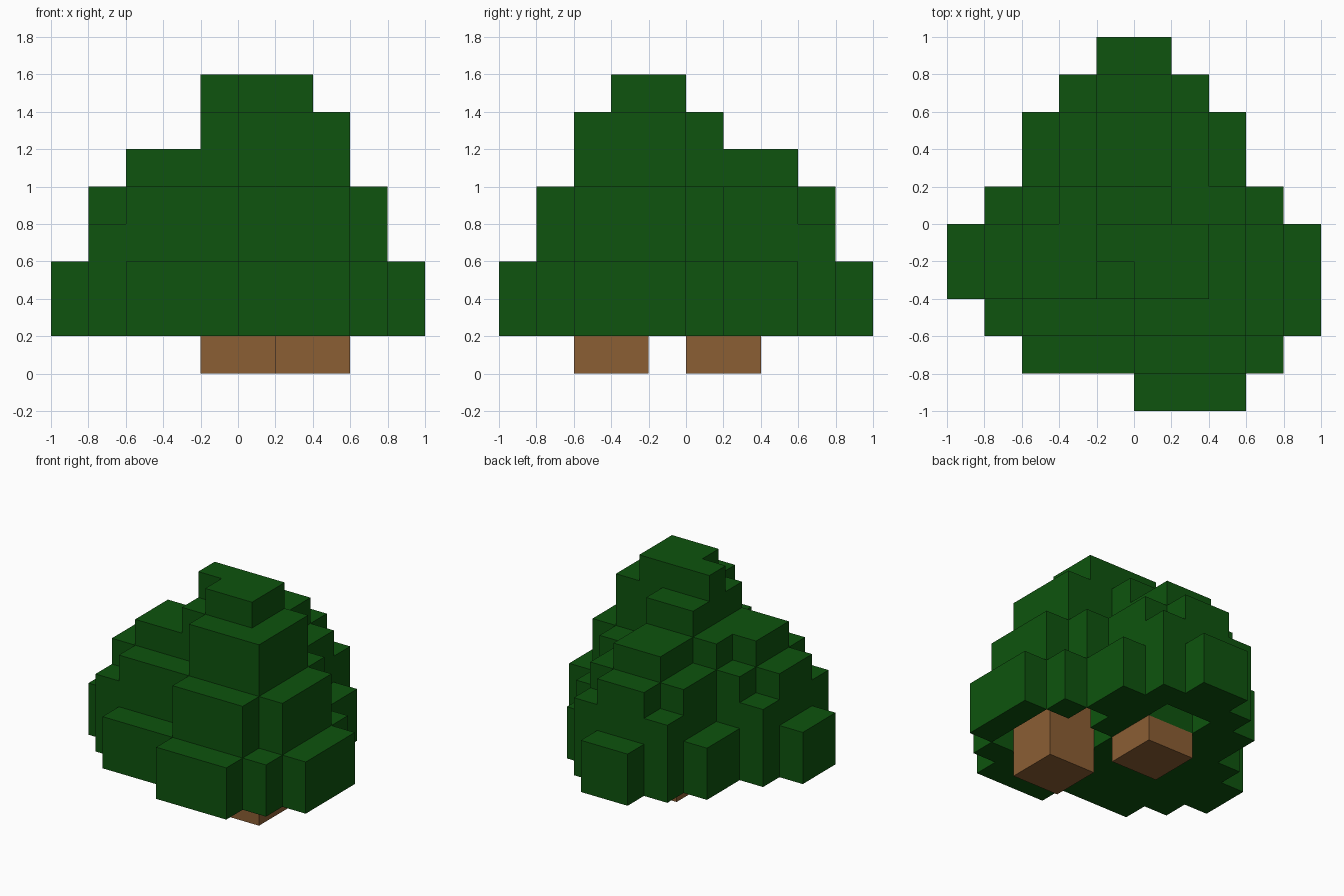
import bpy
import bmesh

cube = bpy.data.objects.get("Cube")
if cube:
    bpy.data.objects.remove(cube, do_unlink=True)

U = 0.2  # edge length of one block


def make_material(name, rgb):
    mat = bpy.data.materials.new(name)
    mat.use_nodes = True
    color = (*rgb, 1.0)
    mat.diffuse_color = color
    bsdf = mat.node_tree.nodes["Principled BSDF"]
    bsdf.inputs["Base Color"].default_value = color
    bsdf.inputs["Roughness"].default_value = 0.9
    return mat


leaf_green = make_material("leaf green", (0.0044, 0.088, 0.0044))
bark_brown = make_material("bark brown", (0.258, 0.112, 0.034))

# Corner offsets of each block side, counter-clockwise seen from outside
SIDES = {
    (1, 0, 0): ((1, 0, 0), (1, 1, 0), (1, 1, 1), (1, 0, 1)),
    (-1, 0, 0): ((0, 1, 0), (0, 0, 0), (0, 0, 1), (0, 1, 1)),
    (0, 1, 0): ((1, 1, 0), (0, 1, 0), (0, 1, 1), (1, 1, 1)),
    (0, -1, 0): ((0, 0, 0), (1, 0, 0), (1, 0, 1), (0, 0, 1)),
    (0, 0, 1): ((0, 0, 1), (1, 0, 1), (1, 1, 1), (0, 1, 1)),
    (0, 0, -1): ((0, 1, 0), (1, 1, 0), (1, 0, 0), (0, 0, 0)),
}


def build_blocks(name, cells, mat):
    """Skin a set of block cells with only their exposed sides."""
    bm = bmesh.new()
    corners = {}

    def corner(p):
        if p not in corners:
            corners[p] = bm.verts.new([c * U for c in p])
        return corners[p]

    for cell in sorted(cells):
        for normal, offsets in SIDES.items():
            if tuple(c + n for c, n in zip(cell, normal)) not in cells:
                bm.faces.new([corner(tuple(c + o for c, o in zip(cell, off)))
                              for off in offsets])
    # Merge coplanar sides into large flat faces
    bmesh.ops.dissolve_limit(bm, angle_limit=0.01, verts=bm.verts[:], edges=bm.edges[:])
    mesh = bpy.data.meshes.new(name)
    bm.to_mesh(mesh)
    bm.free()
    mesh.materials.append(mat)
    obj = bpy.data.objects.new(name, mesh)
    bpy.context.collection.objects.link(obj)
    return obj


def box(x0, x1, y0, y1, z0, z1):
    return {(x, y, z) for x in range(x0, x1) for y in range(y0, y1) for z in range(z0, z1)}


# Crown plan: top level of each column in blocks, back row first, left to right in x
CROWN_PLAN = """
....33....
...4554...
..356653..
..356653..
.45677553.
3566888753
3566788753
.455577753
..3335553.
.....333..
""".split()

foliage = set()
for row, line in enumerate(CROWN_PLAN):
    for col, top in enumerate(line):
        if top != ".":
            x, y = col - 5, 4 - row
            foliage |= box(x, x + 1, y, y + 1, 1, int(top))

# Trunk blocks, one reaching up into the crown
front_trunk = box(1, 3, -3, -1, 0, 3)
back_trunk = box(-1, 1, 0, 2, 0, 1)

# Hollows on the underside of the crown
foliage -= front_trunk
foliage -= box(3, 4, -3, 0, 1, 3)
foliage -= box(1, 3, -1, 0, 1, 3)
foliage -= box(2, 3, 0, 1, 1, 3)
foliage -= box(-1, 1, 2, 3, 1, 3)

build_blocks("foliage", foliage, leaf_green)
build_blocks("front_trunk", front_trunk, bark_brown)
build_blocks("back_trunk", back_trunk, bark_brown)
